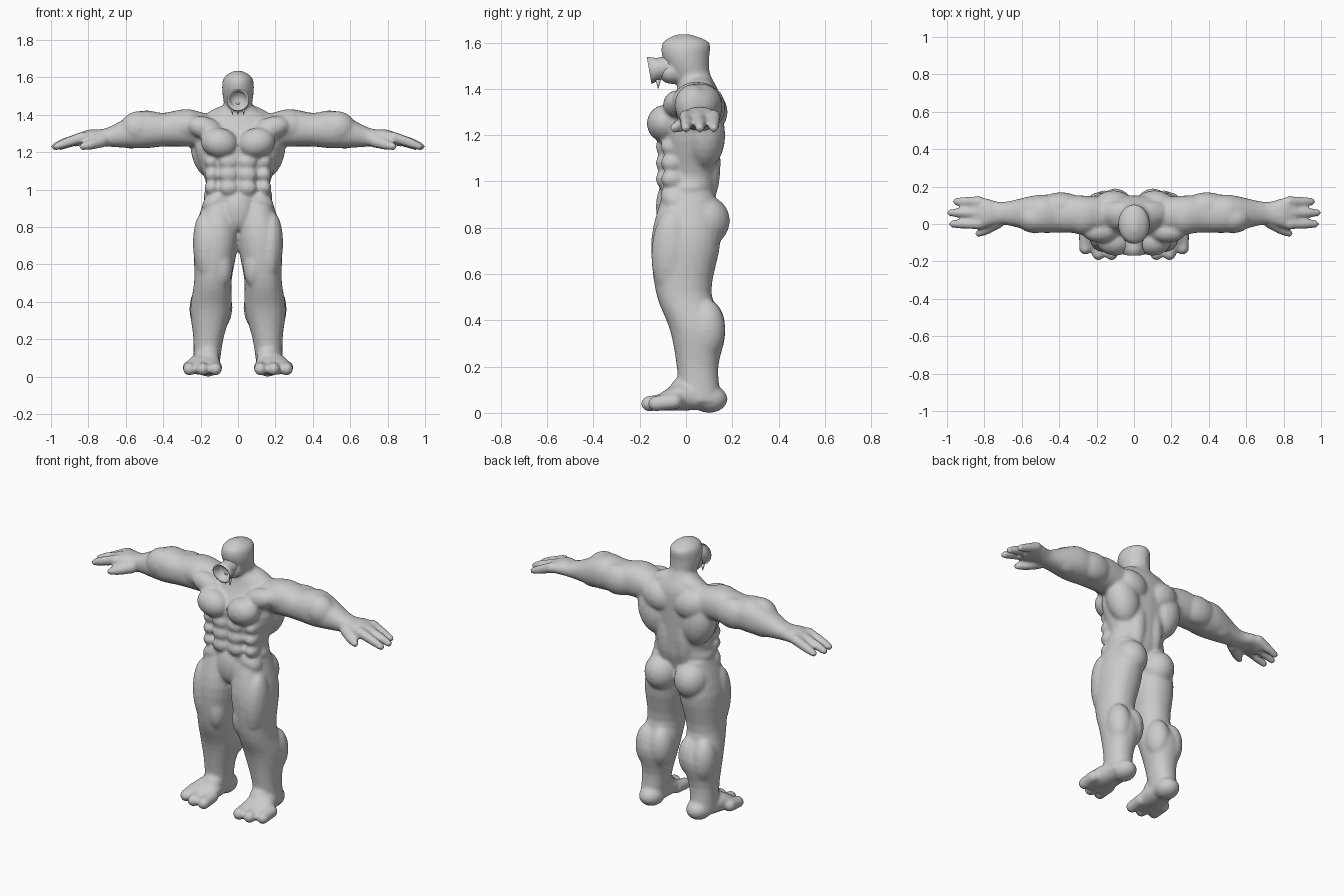
import bpy, bmesh, math
from mathutils import Vector, Matrix

if "Cube" in bpy.data.objects:
    bpy.data.objects.remove(bpy.data.objects["Cube"])

shade = (.6, .6, .6, 1)
grey = bpy.data.materials.new("plain grey")
grey.use_nodes = True
grey.diffuse_color = shade
grey.node_tree.nodes["Principled BSDF"].inputs["Base Color"].default_value = shade

# Unit ball that every muscle is copied from
ball = bmesh.new()
bmesh.ops.create_uvsphere(ball, u_segments=20, v_segments=12, radius=1)
ball.verts.index_update()
ball_points = [vert.co.copy() for vert in ball.verts]
ball_faces = [[vert.index for vert in face.verts] for face in ball.faces]
ball.free()


def finish(mesh_data, name):
    """Turn the collected geometry into a smooth grey object."""
    mesh = bpy.data.meshes.new(name)
    bmesh.ops.recalc_face_normals(mesh_data, faces=mesh_data.faces)
    mesh_data.to_mesh(mesh)
    mesh_data.free()
    mesh.materials.append(grey)
    mesh.shade_smooth()
    part = bpy.data.objects.new(name, mesh)
    bpy.context.collection.objects.link(part)
    return part


def smooth_rows(rows, steps=4):
    """Fill in a smooth curve of sections between the given ones."""
    rows = [Vector(row) for row in rows]
    padded = [rows[0], *rows, rows[-1]]
    for before, start, end, after in zip(padded, padded[1:], padded[2:], padded[3:]):
        leave, arrive = (end - before) / 2, (after - start) / 2
        for step in range(steps):
            t = step / steps
            ease = t * t * (3 - 2 * t)
            yield (start.lerp(end, ease) + leave * (t * (1 - t) ** 2)
                   - arrive * (t * t * (1 - t)))
    yield rows[-1]


def loft(mesh_data, axis, rows, lean=(0, 0), power=2.2, sides=24):
    """Rows hold place on axis, second centre value and two radii.
    The first centre value runs evenly between the two lean values."""
    rings = []
    first, last = rows[0][0], rows[-1][0]
    for place, centre, wide, deep in smooth_rows(rows):
        shift = lean[0] + (lean[1] - lean[0]) * (place - first) / (last - first)
        ring = []
        for side in range(sides):
            angle = math.tau * side / sides
            c, s = math.cos(angle), math.sin(angle)
            point = [shift + wide * math.copysign(abs(c) ** (2 / power), c),
                     centre + deep * math.copysign(abs(s) ** (2 / power), s)]
            point.insert(axis, place)
            ring.append(mesh_data.verts.new(point))
        rings.append(ring)
    for ring, following in zip(rings, rings[1:]):
        for side in range(sides):
            mesh_data.faces.new((ring[side - 1], ring[side],
                                 following[side], following[side - 1]))
    mesh_data.faces.new(rings[0])
    mesh_data.faces.new(rings[-1])


def muscle(mesh_data, at, size, turn=0, axis="Y"):
    """Add one stretched ball, turned by some degrees."""
    place = (Matrix.Translation(at) @ Matrix.Rotation(math.radians(turn), 4, axis)
             @ Matrix.Diagonal((*size, 1)))
    verts = [mesh_data.verts.new(place @ point) for point in ball_points]
    for face in ball_faces:
        mesh_data.faces.new([verts[index] for index in face])


def digit(mesh_data, start, end, thick, thin, beads=5):
    """Add a rounded, tapering finger or toe joint."""
    for bead in range(beads + 1):
        t = bead / beads
        radius = thick + (thin - thick) * t
        muscle(mesh_data, at=Vector(start).lerp(Vector(end), t), size=[radius] * 3)


flesh = bmesh.new()

# Leg
loft(flesh, axis=2, lean=(.1, .17), rows=[
    (.95, .01, .08, .11), (.75, 0, .12, .15), (.52, -.01, .1, .12),
    (.36, .05, .11, .12), (.2, .05, .08, .09), (.05, .06, .07, .09)])
muscle(flesh, at=(.1, .08, .83), size=(.1, .11, .11))  # buttock
muscle(flesh, at=(.17, -.06, .68), size=(.07, .09, .2), turn=4)  # outer thigh
muscle(flesh, at=(.09, -.08, .6), size=(.06, .06, .12), turn=6)  # inner thigh
muscle(flesh, at=(.14, -.06, .5), size=(.06, .06, .06))  # knee
muscle(flesh, at=(.1, .09, .37), size=(.07, .08, .12))  # inner calf
muscle(flesh, at=(.19, .09, .36), size=(.07, .08, .13))  # outer calf

# Foot
loft(flesh, axis=1, lean=(.16, .19), rows=[
    (.15, .06, .05, .04), (0, .07, .08, .06), (-.07, .06, .09, .05), (-.13, .04, .09, .03)])
muscle(flesh, at=(.16, .1, .06), size=(.07, .08, .06))  # heel
muscle(flesh, at=(.16, -.01, .11), size=(.06, .07, .05), turn=35, axis="X")  # instep
for x, tip in ((.12, -.16), (.19, -.16), (.26, -.13)):
    digit(flesh, (x, tip + .08, .05), (x, tip, .04), thick=.036, thin=.034)

# Arm
loft(flesh, axis=0, lean=(.05, .06), rows=[
    (.12, 1.31, .09, .08), (.27, 1.33, .1, .1), (.4, 1.32, .1, .09),
    (.52, 1.32, .1, .1), (.7, 1.28, .06, .05), (.8, 1.28, .08, .04), (.87, 1.26, .07, .03)])
muscle(flesh, at=(.27, .04, 1.34), size=(.11, .1, .09), turn=-5)  # shoulder cap
muscle(flesh, at=(.4, .03, 1.32), size=(.1, .06, .08))  # front upper arm
muscle(flesh, at=(.39, .1, 1.32), size=(.12, .07, .09))  # back upper arm
muscle(flesh, at=(.53, .03, 1.33), size=(.1, .08, .09), turn=8)  # front forearm
muscle(flesh, at=(.56, .08, 1.3), size=(.11, .06, .08), turn=10)  # back forearm

# Hand
for y, tip in ((.12, .95), (.06, .98), (0, .97)):
    knuckle = (tip - .05, y, 1.25)
    digit(flesh, (.83, y, 1.28), knuckle, thick=.03, thin=.026)
    digit(flesh, knuckle, (tip, y, 1.23), thick=.026, thin=.02)
thumb_joint = (.79, -.03, 1.24)
digit(flesh, (.73, .01, 1.26), thumb_joint, thick=.036, thin=.028)
digit(flesh, thumb_joint, (.83, -.05, 1.23), thick=.028, thin=.02)

# Chest and belly
muscle(flesh, at=(.1, -.09, 1.25), size=(.1, .08, .08), turn=-12)  # chest
muscle(flesh, at=(.18, -.04, 1.33), size=(.1, .06, .06), turn=-15)  # collar
for row in range(3):
    height = 1.01 + .07 * row
    muscle(flesh, at=(.05, -.1, height), size=(.05, .03, .04))  # belly block
    muscle(flesh, at=(.14, -.06, height), size=(.04, .05, .04), turn=25)  # flank
muscle(flesh, at=(.12, -.05, .94), size=(.08, .06, .05), turn=35)  # hip

# Back and neck
muscle(flesh, at=(.15, .08, 1.2), size=(.1, .09, .15), turn=14)  # side of back
muscle(flesh, at=(.11, .1, 1.3), size=(.11, .08, .09), turn=-20)  # shoulder blade
muscle(flesh, at=(.1, .06, 1.4), size=(.11, .06, .04), turn=24)  # neck slope
muscle(flesh, at=(.06, .09, 1.08), size=(.06, .06, .19))  # beside spine

# Mirror the side parts
copied = bmesh.ops.duplicate(flesh, geom=flesh.verts[:] + flesh.edges[:] + flesh.faces[:])
for item in copied["geom"]:
    if isinstance(item, bmesh.types.BMVert):
        item.co.x *= -1

# Trunk and neck
loft(flesh, axis=2, rows=[
    (.8, 0, .06, .08), (.95, .01, .18, .12), (1.03, .02, .17, .12), (1.22, .02, .23, .13),
    (1.36, .05, .2, .1), (1.45, .04, .08, .07), (1.5, .02, .07, .07)])
muscle(flesh, at=(0, -.08, .89), size=(.08, .05, .11))  # lower belly

# Head and jaw
loft(flesh, axis=2, power=2, rows=[
    (1.43, .03, .07, .07), (1.53, 0, .085, .1), (1.6, 0, .075, .1), (1.635, -.01, .02, .03)])
muscle(flesh, at=(0, -.06, 1.47), size=(.06, .06, .05))

body = finish(flesh, "body")
blend = body.modifiers.new("blend", "REMESH")
blend.mode = "VOXEL"
blend.voxel_size = .01
blend.use_smooth_shade = True
soften = body.modifiers.new("soften", "SMOOTH")
soften.iterations = 5

# Hollow round snout
snout = bmesh.new()
profile = [(-.05, .05), (.02, .047), (.06, .06), (.06, .053), (.04, .04), (.02, .035), (.02, 0)]
corners = [snout.verts.new((radius, 0, depth)) for depth, radius in profile]
edges = [snout.edges.new(pair) for pair in zip(corners, corners[1:])]
bmesh.ops.spin(snout, geom=corners + edges, axis=(0, 0, 1), cent=(0, 0, 0),
               angle=math.tau, steps=32)
bmesh.ops.remove_doubles(snout, verts=snout.verts, dist=.0001)
tilt = Matrix.Translation((0, -.1, 1.49)) @ Matrix.Rotation(math.radians(100), 4, "X")
bmesh.ops.transform(snout, matrix=tilt, verts=snout.verts)
finish(snout, "snout")

# Small spikes below the chin
spikes = bmesh.new()
for x in (-.03, 0, .03):
    place = Matrix.Translation((x, -.12, 1.42)) @ Matrix.Rotation(math.pi, 4, "X")
    bmesh.ops.create_cone(spikes, cap_ends=True, segments=10, radius1=.012, radius2=.001,
                          depth=.04, matrix=place)
finish(spikes, "chin_spikes")
